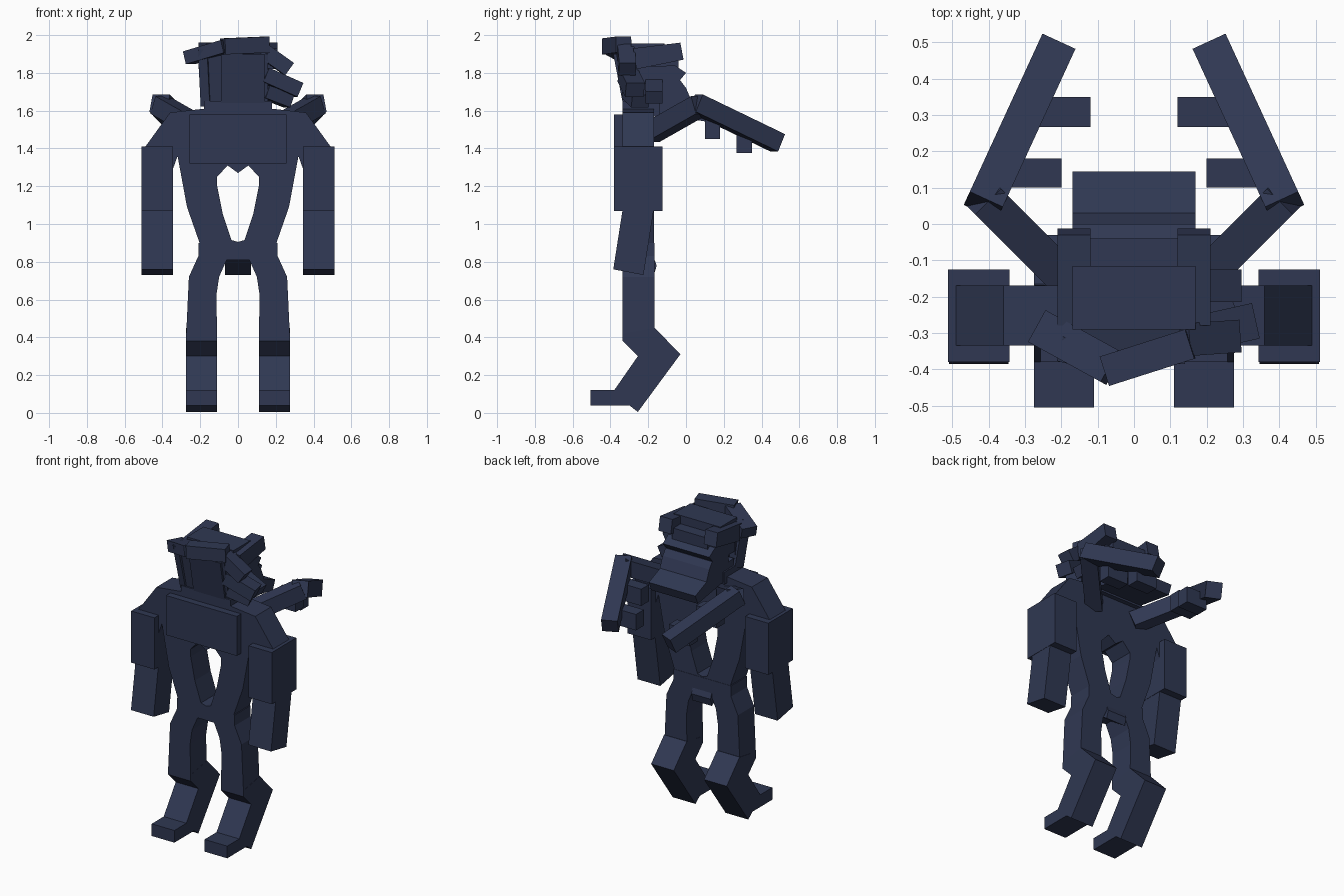
import bpy, bmesh
from mathutils import Vector

cube = bpy.data.objects.get("Cube")
if cube:
    bpy.data.objects.remove(cube, do_unlink=True)

NAVY = (0.029, 0.039, 0.085, 1)
navy = bpy.data.materials.new("dark_navy")
navy.use_nodes = True
navy.diffuse_color = NAVY
navy.node_tree.nodes["Principled BSDF"].inputs["Base Color"].default_value = NAVY


def finish(name, bm):
    bmesh.ops.recalc_face_normals(bm, faces=bm.faces)
    mesh = bpy.data.meshes.new(name)
    bm.to_mesh(mesh)
    bm.free()
    mesh.materials.append(navy)
    obj = bpy.data.objects.new(name, mesh)
    bpy.context.collection.objects.link(obj)


def prism(name, points, lo, hi, axis):
    """Extrude a flat outline from lo to hi along x or y."""
    def place(p, d):
        return (d, p[0], p[1]) if axis == "x" else (p[0], d, p[1])
    bm = bmesh.new()
    a = [bm.verts.new(place(p, lo)) for p in points]
    b = [bm.verts.new(place(p, hi)) for p in points]
    bm.faces.new(a)
    bm.faces.new(b)
    for i in range(len(a)):
        j = (i + 1) % len(a)
        bm.faces.new((a[i], a[j], b[j], b[i]))
    finish(name, bm)


def box(name, x, y, z):
    prism(name, [(y[0], z[0]), (y[1], z[0]), (y[1], z[1]), (y[0], z[1])], *x, "x")


def beam(name, start, end, width, height):
    """Square bar between two points."""
    start, end = Vector(start), Vector(end)
    along = end - start
    turn = along.to_track_quat("Y", "Z")
    bm = bmesh.new()
    bmesh.ops.create_cube(bm, size=1)
    for v in bm.verts:
        size = Vector((v.co.x * width, v.co.y * along.length, v.co.z * height))
        v.co = turn @ size + (start + end) / 2
    finish(name, bm)


# Outlines
torso = [(0, 1.61), (0.18, 1.61), (0.36, 1.59), (0.49, 1.41), (0.345, 1.29),
         (0.32, 1.36), (0.27, 1.09), (0.2, 0.89), (0, 0.89), (0, 0.905),
         (0.035, 0.915), (0.08, 1.05), (0.11, 1.2), (0.11, 1.25),
         (0.055, 1.31), (0, 1.27)]
thigh = [(0, 0.9), (0.21, 0.9), (0.21, 0.83), (0.26, 0.72), (0.275, 0.4),
         (0.11, 0.4), (0.115, 0.62), (0.1, 0.72), (0.06, 0.81), (0, 0.81)]
shin = [(-0.335, 0.42), (-0.335, 0.38), (-0.255, 0.3), (-0.38, 0.12),
        (-0.505, 0.12), (-0.505, 0.04), (-0.3, 0.04), (-0.255, 0.005),
        (-0.03, 0.31), (-0.165, 0.45)]
forearm = [(-0.335, 1.08), (-0.385, 0.76), (-0.225, 0.73), (-0.17, 1.08)]
cheek = [(-0.28, 1.93), (-0.03, 1.96), (-0.013, 1.87), (-0.26, 1.82)]

# Body and limbs, both sides
for side, s in (("left", 1), ("right", -1)):
    def at(x, y, z):
        return (s * x, y, z)

    def span(a, b):
        return (s * a, s * b)

    prism(side + "_torso", [(s * x, z) for x, z in torso], -0.335, -0.17, "y")
    prism(side + "_thigh", [(s * x, z) for x, z in thigh], -0.335, -0.168, "y")
    prism(side + "_shin_and_foot", shin, *span(0.11, 0.275), "x")
    box(side + "_upper_arm", span(0.343, 0.512), (-0.38, -0.125), (1.07, 1.41))
    prism(side + "_forearm", forearm, *span(0.345, 0.51), "x")
    # Back limbs with short fingers
    beam(side + "_back_limb", at(0.15, -0.19, 1.48), at(0.415, 0.075, 1.63), 0.1, 0.1)
    beam(side + "_back_limb_tip", at(0.415, 0.05, 1.64), at(0.215, 0.485, 1.43), 0.1, 0.1)
    box(side + "_inner_finger", span(0.2, 0.35), (0.1, 0.18), (1.45, 1.56))
    box(side + "_outer_finger", span(0.12, 0.27), (0.267, 0.35), (1.375, 1.48))
    prism(side + "_cheek", cheek, *span(0.12, 0.21), "x")

box("chest_plate", (-0.258, 0.258), (-0.38, -0.3), (1.32, 1.58))
prism("pelvis_wedge", [(-0.3, 0.82), (-0.17, 0.82), (-0.155, 0.78), (-0.17, 0.73)],
      -0.07, 0.07, "x")

# Head
box("neck", (-0.18, 0.18), (-0.335, -0.14), (1.57, 1.65))
box("skull", (-0.13, 0.13), (-0.29, -0.04), (1.6, 1.9))
box("skull_cap", (-0.17, 0.17), (-0.29, -0.115), (1.87, 1.955))
prism("face_plate", [(-0.37, 1.9), (-0.28, 1.92), (-0.26, 1.63), (-0.32, 1.62)],
      -0.17, 0.16, "x")
prism("nose_plate", [(-0.385, 1.9), (-0.3, 1.9), (-0.3, 1.65), (-0.335, 1.64)],
      -0.09, 0.14, "x")

# Stacked slabs behind the head
slabs = {
    "upper_slab": [(-0.26, 1.83), (-0.06, 1.84), (0, 1.8), (-0.05, 1.74), (-0.26, 1.74)],
    "middle_slab": [(-0.2, 1.74), (-0.03, 1.76), (0, 1.72), (0.03, 1.65), (-0.2, 1.66)],
    "lower_slab": [(-0.25, 1.7), (0, 1.66), (0.145, 1.6), (0.12, 1.54), (-0.25, 1.6)],
}
for name, outline in slabs.items():
    prism(name, outline, -0.17, 0.17, "x")

# Hair locks
locks = [
    ("fringe_lock", (-0.08, -0.405, 1.94), (0.155, -0.33, 1.95), 0.085, 0.085),
    ("right_brow_lock", (-0.26, -0.285, 1.88), (-0.06, -0.395, 1.94), 0.1, 0.07),
    ("right_side_lock", (-0.18, -0.35, 1.93), (-0.165, -0.29, 1.63), 0.05, 0.07),
    ("left_brow_lock", (0.13, -0.32, 1.92), (0.27, -0.31, 1.82), 0.09, 0.08),
    ("left_cheek_lock", (0.14, -0.31, 1.79), (0.32, -0.27, 1.71), 0.1, 0.08),
    ("left_jaw_lock", (0.14, -0.29, 1.7), (0.27, -0.24, 1.65), 0.1, 0.07),
    ("left_rear_lock", (0.14, -0.17, 1.74), (0.28, -0.17, 1.67), 0.09, 0.07),
]
for lock in locks:
    beam(*lock)
